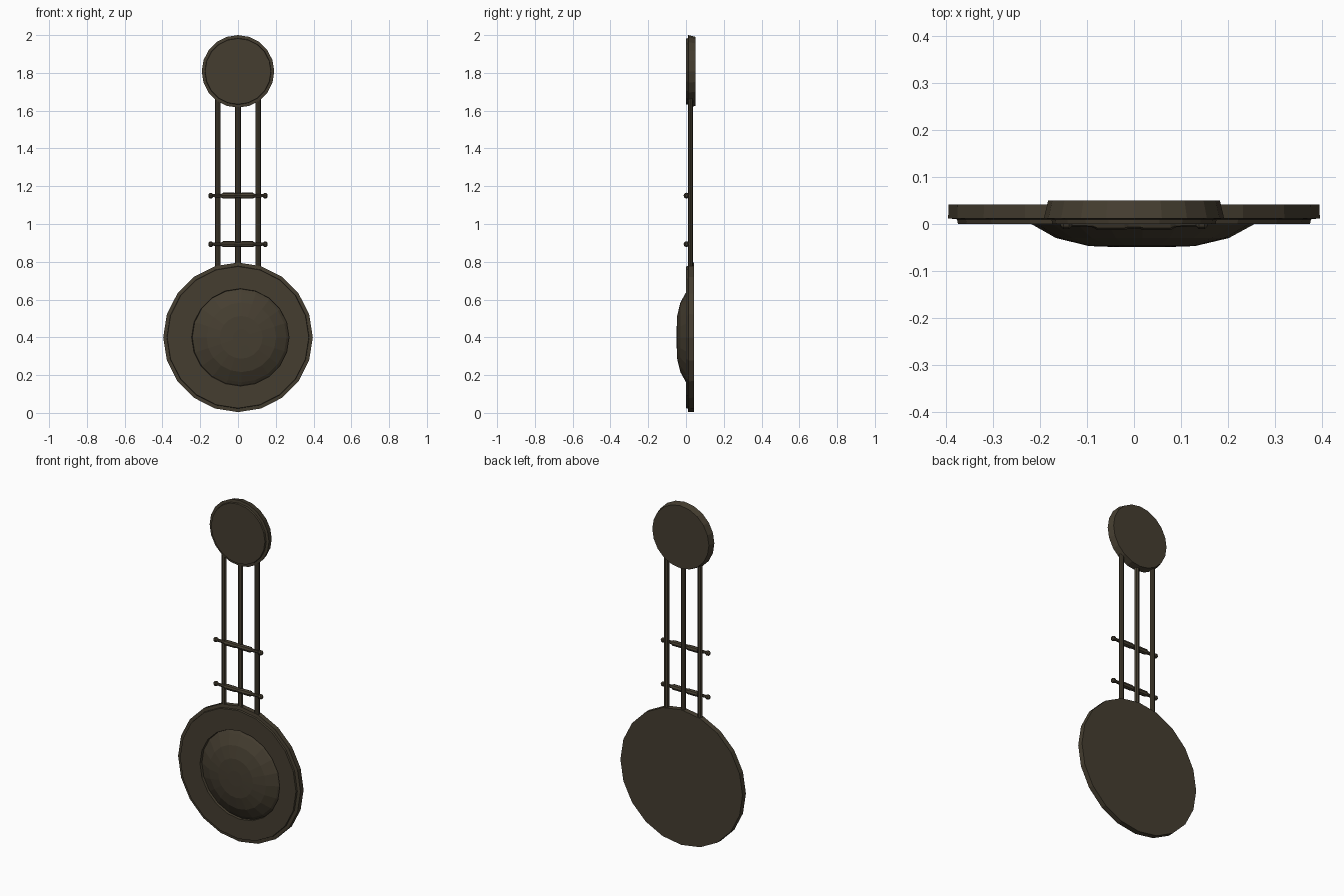
import bpy, bmesh, math

if "Cube" in bpy.data.objects:
    bpy.data.objects.remove(bpy.data.objects["Cube"])

mat = bpy.data.materials.new("dark bronze")
mat.diffuse_color = (0.06, 0.048, 0.03, 1)
mat.use_nodes = True
mat.node_tree.nodes["Principled BSDF"].inputs["Base Color"].default_value = mat.diffuse_color


def finish(bm, name):
    bmesh.ops.recalc_face_normals(bm, faces=bm.faces[:])
    me = bpy.data.meshes.new(name)
    bm.to_mesh(me)
    bm.free()
    me.materials.append(mat)
    ob = bpy.data.objects.new(name, me)
    bpy.context.collection.objects.link(ob)
    return ob


def lathe(name, profile, sides, point):
    """Closed solid from rings (radius, position, shift); point() places each vertex."""
    bm = bmesh.new()
    rings = []
    for r, p, s in profile:
        rings.append([bm.verts.new(point(r * math.sin(2 * math.pi * i / sides),
                                         r * math.cos(2 * math.pi * i / sides), p, s))
                      for i in range(sides)])
    for a, b in zip(rings, rings[1:]):
        for i in range(sides):
            j = (i + 1) % sides
            bm.faces.new((a[i], a[j], b[j], b[i]))
    bm.faces.new(rings[0])
    bm.faces.new(rings[-1])
    return finish(bm, name)


def disc(name, z, profile, sides=20):
    return lathe(name, profile, sides, lambda u, v, p, s: (u + s, p, z + v))


# pendulum bob: rimmed disc with recess and shallow dome
disc("bob_disc", 0.4, [
    (0.395, 0.042, 0), (0.396, 0.012, 0), (0.377, 0.010, 0), (0.375, 0.0, 0),
    (0.258, 0.0, 0.012), (0.256, 0.012, 0.014), (0.238, 0.0, 0.019),
    (0.184, -0.03, 0.018), (0.113, -0.047, 0.017), (0.045, -0.0495, 0.017)])

# top disc, tapering to the back
disc("top_disc", 1.808, [
    (0.183, 0.05, 0), (0.192, 0.012, 0), (0.176, 0.010, 0), (0.174, 0.0, 0)])

# three upright rods
for x, label in ((-0.107, "left"), (0, "middle"), (0.107, "right")):
    lathe(label + "_rod", [(0.015, 0.77, 0), (0.015, 1.67, 0)], 8,
          lambda u, v, p, s, x=x: (x + u, 0.024 + v * 0.85, p))

# turned cross bars with knobbed ends
half = [(0.007, 0.157), (0.014, 0.15), (0.014, 0.138), (0.008, 0.132),
        (0.010, 0.088), (0.016, 0.078), (0.016, 0.02), (0.013, 0.012)]
bar = [(r, -x, 0) for r, x in half] + [(r, x, 0) for r, x in reversed(half)]
for z, label in ((0.893, "lower"), (1.15, "upper")):
    lathe(label + "_cross_bar", bar, 8,
          lambda u, v, p, s, z=z: (p, 0.003 + u, z + v))
